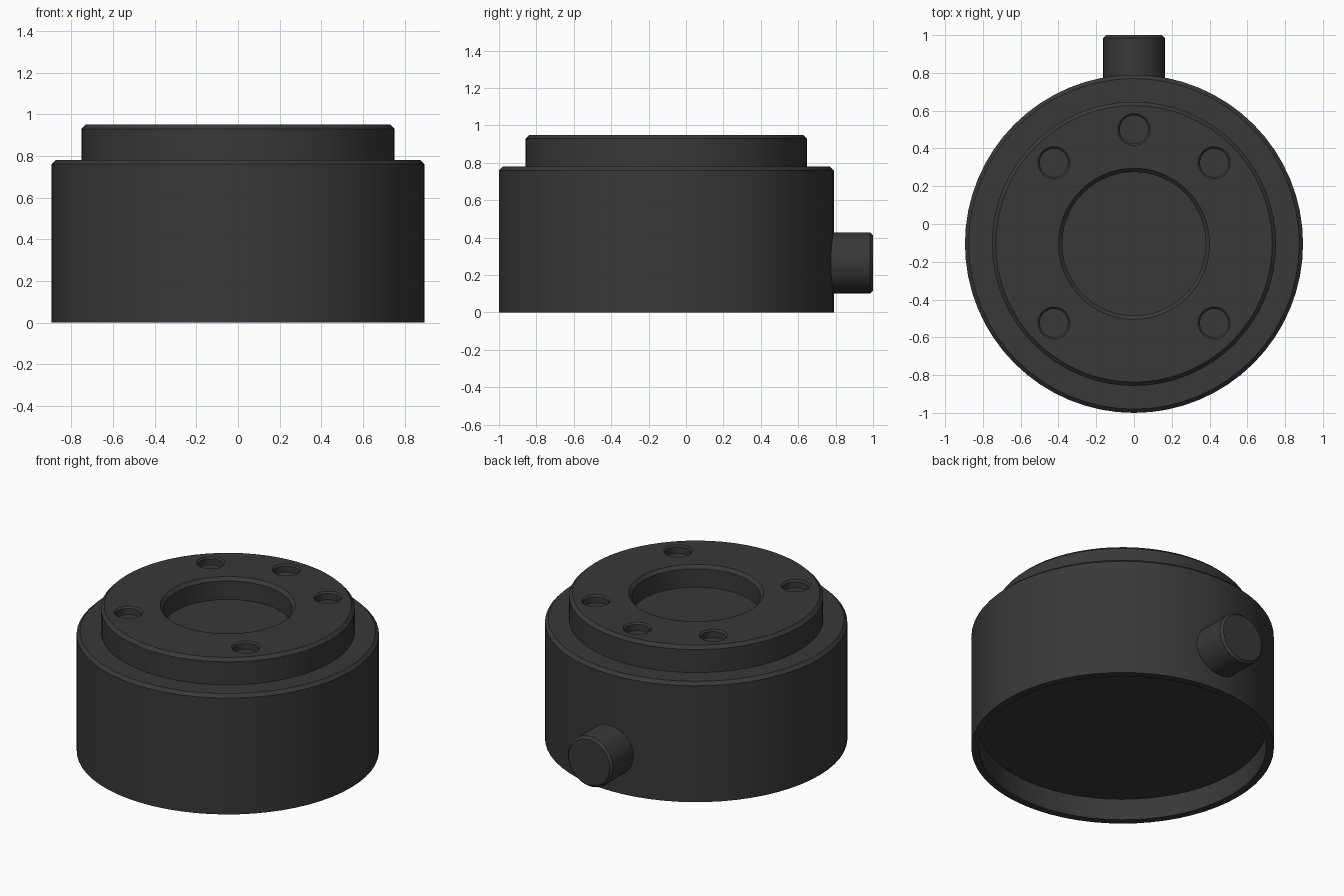
import bpy, bmesh, math
from mathutils import Matrix, Vector

if "Cube" in bpy.data.objects:
    bpy.data.objects.remove(bpy.data.objects["Cube"])

CY = -0.105          # body axis position in y
SEG = 64

mat = bpy.data.materials.new("dark_grey")
mat.diffuse_color = (0.04, 0.04, 0.04, 1)
mat.use_nodes = True
mat.node_tree.nodes["Principled BSDF"].inputs["Base Color"].default_value = mat.diffuse_color


def lathe(bm, profile, seg, matrix):
    """Revolve (radius, z) points about z and cap both ends."""
    rings = []
    for r, z in profile:
        rings.append([bm.verts.new(matrix @ Vector((r * math.cos(2 * math.pi * i / seg),
                                                    r * math.sin(2 * math.pi * i / seg), z)))
                      for i in range(seg)])
    for a, b in zip(rings, rings[1:]):
        for i in range(seg):
            j = (i + 1) % seg
            bm.faces.new((a[i], a[j], b[j], b[i]))
    bm.faces.new(rings[0][::-1])
    bm.faces.new(rings[-1])


def make(name, profile, seg, matrices):
    bm = bmesh.new()
    for m in matrices:
        lathe(bm, profile, seg, m)
    bmesh.ops.recalc_face_normals(bm, faces=bm.faces[:])
    me = bpy.data.meshes.new(name)
    bm.to_mesh(me)
    bm.free()
    me.materials.append(mat)
    ob = bpy.data.objects.new(name, me)
    bpy.context.collection.objects.link(ob)
    return ob


def smooth(ob):
    bpy.ops.object.select_all(action='DESELECT')
    ob.select_set(True)
    bpy.context.view_layer.objects.active = ob
    bpy.ops.object.shade_smooth_by_angle(angle=math.radians(30))


# stepped housing: underside recess, outer wall, raised flange, centre bore
housing = make("housing", [
    (0.85, 0.14), (0.85, 0), (0.895, 0), (0.895, 0.76), (0.875, 0.78),
    (0.752, 0.78), (0.752, 0.93), (0.732, 0.95),
    (0.40, 0.95), (0.38, 0.93), (0.38, 0.81)],
    SEG, [Matrix.Translation((0, CY, 0))])

# five chamfered blind holes on a 0.6 bolt circle
spots = [Matrix.Translation((0.6 * math.cos(math.radians(a)),
                             -0.1 + 0.6 * math.sin(math.radians(a)), 0))
         for a in (45, 90, 135, 225, 315)]
cutter = make("hole_cutter", [(0.075, 0.90), (0.075, 0.94), (0.085, 0.95), (0.085, 1.0)],
              32, spots)
cutter.hide_render = True
mod = housing.modifiers.new("holes", 'BOOLEAN')
mod.operation = 'DIFFERENCE'
mod.solver = 'EXACT'
mod.object = cutter
bpy.context.view_layer.objects.active = housing
bpy.ops.object.modifier_apply(modifier=mod.name)
bpy.data.objects.remove(cutter)
smooth(housing)

# cable outlet on the back
outlet = make("cable_outlet", [(0.163, 0.755), (0.163, 0.985), (0.148, 1.0)], 40,
              [Matrix.Translation((0, 0, 0.265)) @ Matrix.Rotation(-math.pi / 2, 4, 'X')])
smooth(outlet)
